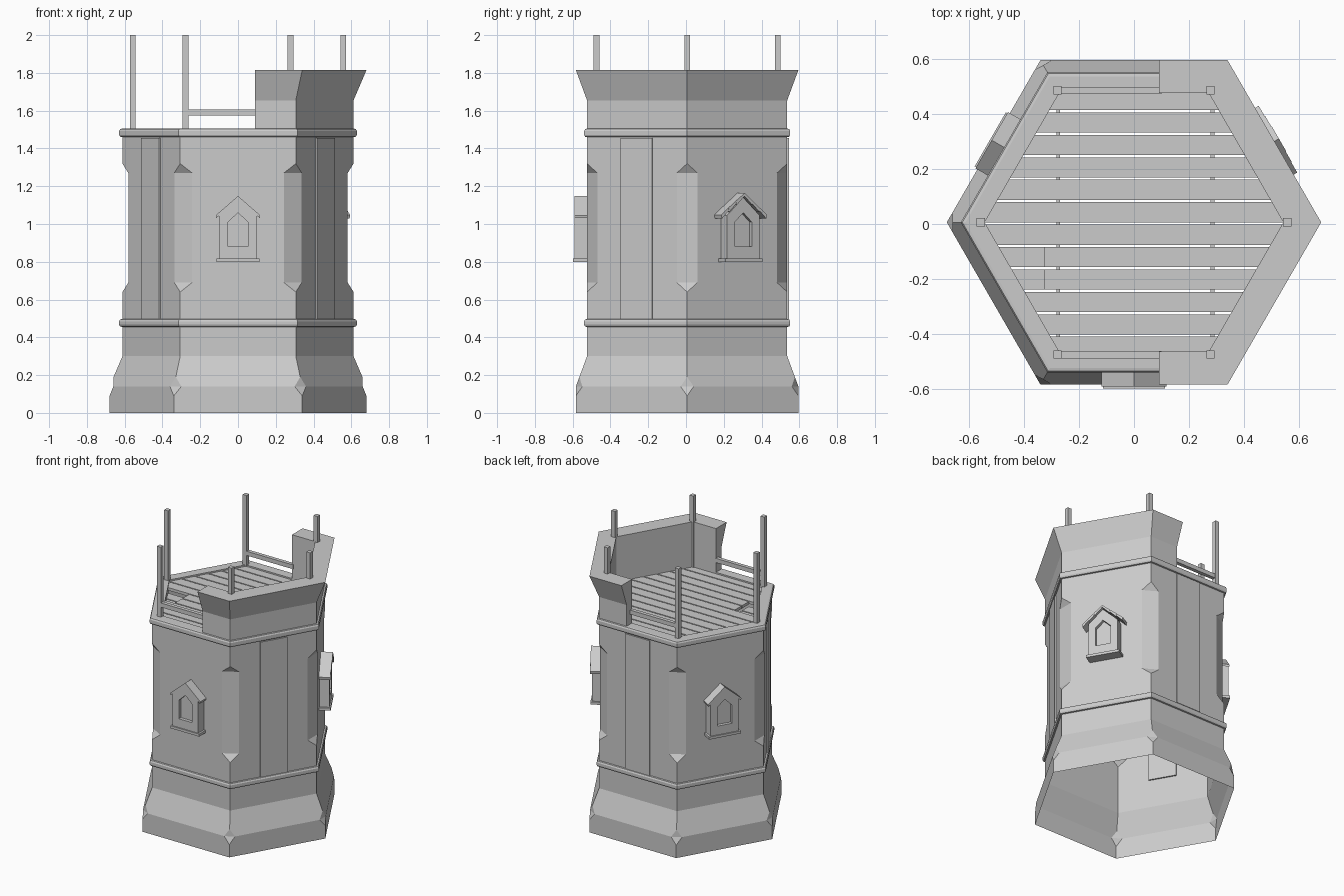
import bpy, bmesh, math
from mathutils import Vector

if "Cube" in bpy.data.objects:
    bpy.data.objects.remove(bpy.data.objects["Cube"])

CY = 0.006                     # hexagon centre in y
C30 = math.cos(math.radians(30))
T30 = math.tan(math.radians(30))
A = 0.53                       # wall apothem


def make(name, polys):
    """Mesh object from polygons given as coordinate lists."""
    bm = bmesh.new()
    for p in polys:
        bm.faces.new([bm.verts.new(v) for v in p])
    bmesh.ops.remove_doubles(bm, verts=bm.verts, dist=1e-5)
    bmesh.ops.recalc_face_normals(bm, faces=bm.faces)
    me = bpy.data.meshes.new(name)
    bm.to_mesh(me)
    bm.free()
    ob = bpy.data.objects.new(name, me)
    bpy.context.collection.objects.link(ob)
    return ob


def side(k, t, d, z):
    """Point on hexagon side k (0 = front): t along, d outwards, z up."""
    a = math.radians(-90 + 60 * k)
    n = (math.cos(a), math.sin(a))
    return Vector((n[0] * d - n[1] * t, CY + n[1] * d + n[0] * t, z))


def corner(k, d, z):
    return side(k, d * T30, d, z)


def hex_band(profile):
    return [[corner(k, *p), corner(k + 1, *p), corner(k + 1, *q), corner(k, *q)]
            for k in range(6) for p, q in zip(profile, profile[1:])]


def prism(k, outline, d0, d1):
    """Extrude a (t, z) outline outwards from side k."""
    n = len(outline)
    f = [[side(k, t, d, z) for t, z in outline] for d in (d0, d1)]
    return f + [[f[0][i], f[0][(i + 1) % n], f[1][(i + 1) % n], f[1][i]] for i in range(n)]


def rect(t0, t1, z0, z1):
    return [(t0, z0), (t1, z0), (t1, z1), (t0, z1)]


def box(name, x0, x1, y0, y1, z0, z1):
    a = [Vector((x, y, z0)) for x, y in ((x0, y0), (x1, y0), (x1, y1), (x0, y1))]
    return make(name, slab(a, z1 - z0))


def slab(base, h):
    top = [p + Vector((0, 0, h)) for p in base]
    n = len(base)
    return [base[::-1], top] + [[base[i], base[(i + 1) % n], top[(i + 1) % n], top[i]] for i in range(n)]


# Flared base with chipped corners
B, chip = 0.589, 0.04
polys = []
for k in range(6):
    s, w = B * T30, A * T30
    u = 0.19
    du = B + (A - B) * (u - 0.14) / 0.16
    su = du * T30
    polys.append([side(k, *p) for p in ((-s, B, 0), (s, B, 0), (s, B, .09), (s - chip, B, .14),
                                        (chip - s, B, .14), (-s, B, .09))])
    polys.append([side(k, *p) for p in ((chip - s, B, .14), (s - chip, B, .14), (su, du, u),
                                        (w, A, .30), (-w, A, .30), (-su, du, u))])
    l, r = side(k, s - chip, B, .14), side(k + 1, chip - s, B, .14)
    polys += [[corner(k, B, .09), r, l], [l, r, corner(k, du, u)]]
make("flared_base", polys)

# Tower wall with stopped chamfers on the corners
polys = []
w, c = A * T30, 0.063
edge = [(w, .30), (w, .64), (w - c, .69), (w - c, 1.27), (w, 1.32), (w, 1.47)]
for k in range(6):
    polys.append([side(k, t, A, z) for t, z in edge] + [side(k, -t, A, z) for t, z in reversed(edge)])
    q = [side(k, w - c, A, z) for z in (.69, 1.27)]
    p = [side(k + 1, c - w, A, z) for z in (.69, 1.27)]
    polys += [[q[0], p[0], p[1], q[1]], [corner(k, A, .64), p[0], q[0]], [q[1], p[1], corner(k, A, 1.32)]]
make("tower_wall", polys)

# Rounded string courses
def moulding(z, h):
    return [(A, z), (.540, z + .002), (.545, z + .012), (.545, z + h - .012), (.540, z + h - .002), (A, z + h)]

make("lower_moulding", hex_band(moulding(.455, .042)))
make("upper_moulding", hex_band(moulding(1.46, .045) + [(.47, 1.505), (.47, 1.45)]))

# Parapet around the right half
section = [(.47, 1.50), (A, 1.50), (A, 1.655), (.589, 1.815), (.47, 1.815)]
rings = []
for i in range(5):
    if i in (0, 4):
        sgn = -1 if i == 0 else 1
        rings.append([Vector((.09, CY + sgn * d, z)) for d, z in section])
    else:
        rings.append([corner(i - 1, d, z) for d, z in section])
polys = [rings[0], rings[-1]]
for r0, r1 in zip(rings, rings[1:]):
    polys += [[r0[i], r0[(i + 1) % 5], r1[(i + 1) % 5], r1[i]] for i in range(5)]
make("parapet", polys)

# Deck planks trimmed to the hexagon, with a short lowered hatch
D, pitch = 0.475, 0.0815
def half_x(y):
    return (D - abs(y) / 2) / C30

for i in range(-6, 6):
    y0, y1 = i * pitch + .004, (i + 1) * pitch - .004
    y0, y1 = max(y0, -D), min(y1, D)
    hatch = i in (-3, -2)
    def strip(name, la, lb, ra, rb, z):
        make(name, slab([Vector((la, y0 + CY - .004, z)), Vector((ra, y0 + CY - .004, z)),
                         Vector((rb, y1 + CY - .004, z)), Vector((lb, y1 + CY - .004, z))], .02))
    a, b = half_x(y0), half_x(y1)
    if hatch:
        strip("deck_plank", -.325, -.325, a, b, 1.475)
        strip("hatch_plank", -a, -b, -.325, -.325, 1.44)
    else:
        strip("deck_plank", -a, -b, a, b, 1.475)
for x in (-.275, .285):
    box("deck_joist", x - .007, x + .007, CY - .46, CY + .46, 1.44, 1.475)

# Posts and hand rails
for x, y in [(sx * .278, sy * .48) for sx in (-1, 1) for sy in (-1, 1)] + [(-.557, 0), (.557, 0)]:
    box("post", x - .015, x + .015, y + CY - .015, y + CY + .015, 1.46, 2.0)
for y in (-.475, .485):
    box("hand_rail", -.275, .10, y - .013, y + .013, 1.575, 1.605)

# Tall flat strips on alternating sides
for k in (1, 3, 5):
    make("wall_strip", prism(k, rect(-.095, .095, .498, 1.455), .52, .539))

# Gabled windows on the other sides
def window(k, shingled):
    outer = [(-.10, .81), (.10, .81), (.10, 1.045), (0, 1.14), (-.10, 1.045)]
    inner = [(-.052, .88), (.052, .88), (.052, 1.01), (0, 1.06), (-.052, 1.01)]
    d0, d1, dr = .52, .595, .572
    polys = []
    for i in range(5):
        j = (i + 1) % 5
        o, n, o2, n2 = outer[i], inner[i], outer[j], inner[j]
        polys.append([side(k, p[0], d1, p[1]) for p in (o, o2, n2, n)])
        for (p, q), e in (((o, o2), d0), ((n, n2), dr)):
            polys.append([side(k, p[0], d1, p[1]), side(k, q[0], d1, q[1]),
                          side(k, q[0], e, q[1]), side(k, p[0], e, p[1])])
    polys.append([side(k, t, dr, z) for t, z in inner])
    make("window_frame", polys)
    make("window_sill", prism(k, rect(-.113, .113, .80, .818), .52, .603))
    for s in (-1, 1):
        if shingled:   # three overlapping courses per slope
            for i in range(3):
                t0, t1 = i * .044, (i + 1) * .044 + .004
                z0, z1 = 1.148 - i * .036, 1.148 - (i + 1) * .036
                make("roof_shingle", prism(k, [(s * t0, z0), (s * t1, z1 - .012), (s * (t1 + .004), z1 + .008),
                                               (s * t0, z0 + .016)], .52, .608 - .002 * i))
        else:
            make("window_roof", prism(k, [(0, 1.128), (s * .115, 1.032), (s * .118, 1.046), (0, 1.148)],
                                      .52, .597))

window(0, False)
window(4, False)
window(2, True)
